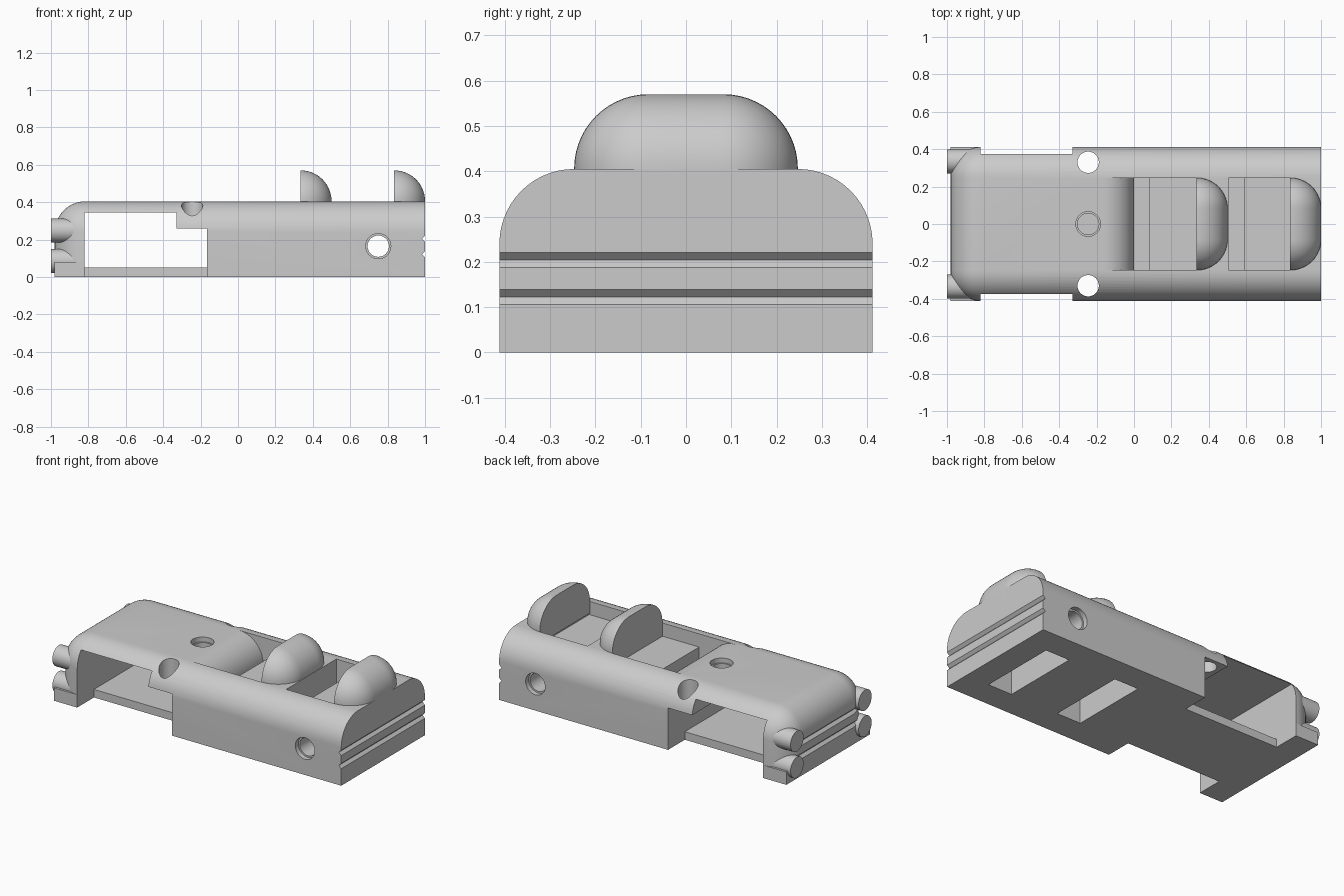
import bpy, bmesh, math
from mathutils import Matrix, Vector

cube = bpy.data.objects.get("Cube")
if cube:
    bpy.data.objects.remove(cube, do_unlink=True)

U = 0.0825       # module that most sizes follow
R = 2 * U        # large corner radius
TOP = 0.405
HALF = 0.412

grey = bpy.data.materials.new("light grey")
grey.use_nodes = True
GREY = (0.6, 0.6, 0.6, 1)
grey.diffuse_color = GREY
grey.node_tree.nodes["Principled BSDF"].inputs["Base Color"].default_value = GREY


def make(name, bm):
    bmesh.ops.recalc_face_normals(bm, faces=bm.faces)
    mesh = bpy.data.meshes.new(name)
    bm.to_mesh(mesh)
    bm.free()
    mesh.materials.append(grey)
    ob = bpy.data.objects.new(name, mesh)
    bpy.context.collection.objects.link(ob)
    return ob


def box_mesh(x0, x1, y0, y1, z0, z1):
    bm = bmesh.new()
    bmesh.ops.create_cube(bm, size=1)
    for v in bm.verts:
        v.co = Vector((x1 if v.co.x > 0 else x0,
                       y1 if v.co.y > 0 else y0,
                       z1 if v.co.z > 0 else z0))
    return bm


def box(name, *size):
    return make(name, box_mesh(*size))


def rounded_box(name, round_x, radius, *size):
    """Box rounded along its long top edges and around the end at round_x."""
    bm = box_mesh(*size)
    top = size[5]
    edges = []
    for e in bm.edges:
        a, b = e.verts[0].co, e.verts[1].co
        at_end = all(abs(p.x - round_x) < 1e-4 for p in (a, b))
        at_top = all(abs(p.z - top) < 1e-4 for p in (a, b))
        along_x = abs(a.x - b.x) > 1e-4
        vertical = abs(a.z - b.z) > 1e-4
        if (at_top and (along_x or at_end)) or (vertical and at_end):
            edges.append(e)
    bmesh.ops.bevel(bm, geom=edges, offset=radius, offset_type='OFFSET',
                    segments=14, profile=0.5, affect='EDGES')
    return make(name, bm)


def prism(name, profile, half_width):
    """Extrude an x-z profile across y."""
    bm = bmesh.new()
    face = bm.faces.new([bm.verts.new((x, -half_width, z)) for x, z in profile])
    out = bmesh.ops.extrude_face_region(bm, geom=[face])
    verts = [g for g in out["geom"] if isinstance(g, bmesh.types.BMVert)]
    bmesh.ops.translate(bm, verts=verts, vec=(0, 2 * half_width, 0))
    return make(name, bm)


def cylinder(name, radius, length, centre, axis):
    turn = {'X': Matrix.Rotation(math.pi / 2, 4, 'Y'),
            'Y': Matrix.Rotation(math.pi / 2, 4, 'X'),
            'Z': Matrix.Identity(4)}[axis]
    bm = bmesh.new()
    bmesh.ops.create_cone(bm, cap_ends=True, segments=40, radius1=radius,
                          radius2=radius, depth=length,
                          matrix=Matrix.Translation(centre) @ turn)
    return make(name, bm)


def combine(target, tool, operation='DIFFERENCE'):
    tool.hide_render = True
    mod = target.modifiers.new("combine", 'BOOLEAN')
    mod.operation = operation
    mod.solver = 'EXACT'
    mod.object = tool
    bpy.context.view_layer.objects.active = target
    bpy.ops.object.modifier_apply(modifier=mod.name)
    bpy.data.objects.remove(tool, do_unlink=True)


# Main body with rounded nose, plus the square bumper ledge
body = rounded_box("body", -0.98, R, -0.98, 1, -HALF, HALF, 0, TOP)
combine(body, box("bumper", -0.98, -0.7, -HALF, HALF, 0, 0.08), 'UNION')

# Open bay under the hood, leaving a narrow floor plate
bay = [(-0.82, 0.05), (-R, 0.05), (-R, 0.26), (-2 * R, 0.26),
       (-2 * R, 0.345), (-0.82, 0.345)]
combine(body, prism("bay_cutter", bay, 0.6))
for s in (-1, 1):
    y0, y1 = sorted((s * 0.247, s * 0.6))
    combine(body, box("side_notch_cutter", -0.82, -R, y0, y1, -0.1, 0.1))

# Cockpits: foot well and seat, the front one below a rolled hood edge
SEAT, FOOT = TOP - U, 0.08
arc = [(-R + R * math.sin(t), TOP - R + R * math.cos(t))
       for t in [math.pi / 2 * i / 14 for i in range(15)]]
starts = {0.0: [(-R, 0.6)] + arc, 0.505: [(0, 0.6)]}
for x, lead in starts.items():
    shape = lead + [(0, FOOT), (U, FOOT), (U, SEAT), (0.335, SEAT), (0.335, 0.6)]
    combine(body, prism("cockpit_cutter", [(x + px, pz) for px, pz in shape], 0.247))

# Pockets in the underside below the seats
for x in (0.18, 0.675):
    combine(body, box("pocket_cutter", x, x + R, -0.247, 0.247, -0.1, 0.24))

# Cross axle hole with shallow counterbores
combine(body, cylinder("axle_cutter", 0.057, 2, (0.75, 0, R), 'Y'))
for s in (-1, 1):
    combine(body, cylinder("bore_cutter", 0.067, 0.06, (0.75, s * HALF, R), 'Y'))

# Round holes down through the hood
for s in (-1, 1):
    combine(body, cylinder("side_hole_cutter", 0.057, 0.5, (-0.245, s * 0.33, 0.45), 'Z'))
combine(body, cylinder("hood_hole_cutter", 0.057, 0.4, (-0.245, 0, 0.4), 'Z'))
combine(body, cylinder("hood_bore_cutter", 0.066, 0.06, (-0.245, 0, TOP), 'Z'))

# V grooves across the tail and nose
for end, s in ((1, 1), (-0.98, -1)):
    for z in (0.122, 0.204):
        v = [(end - s * 0.0165, z), (end + s * 0.0165, z + 0.033),
             (end + s * 0.0165, z - 0.033)]
        combine(body, prism("groove_cutter", v, 0.6 if s > 0 else 0.3))

# Headrests: flat towards the nose, domed towards the tail
parts = [body]
for name, x in (("front_headrest", 0.335), ("rear_headrest", 0.835)):
    parts.append(rounded_box(name, x + R, R - 0.001, x, x + R, -0.247, 0.247,
                             SEAT + 0.01, 0.57))

# Headlights: two stacked on each side
for side, s in (("left", 1), ("right", -1)):
    for level, z in (("lower", 0.085), ("upper", 0.248)):
        parts.append(cylinder(f"{side}_{level}_headlight", 0.064, 0.17,
                              (-0.915, s * 0.335, z), 'X'))

# Smooth curved areas, keep hard edges
bpy.ops.object.select_all(action='DESELECT')
for ob in parts:
    ob.select_set(True)
bpy.context.view_layer.objects.active = body
bpy.ops.object.shade_smooth_by_angle(angle=math.radians(30))
